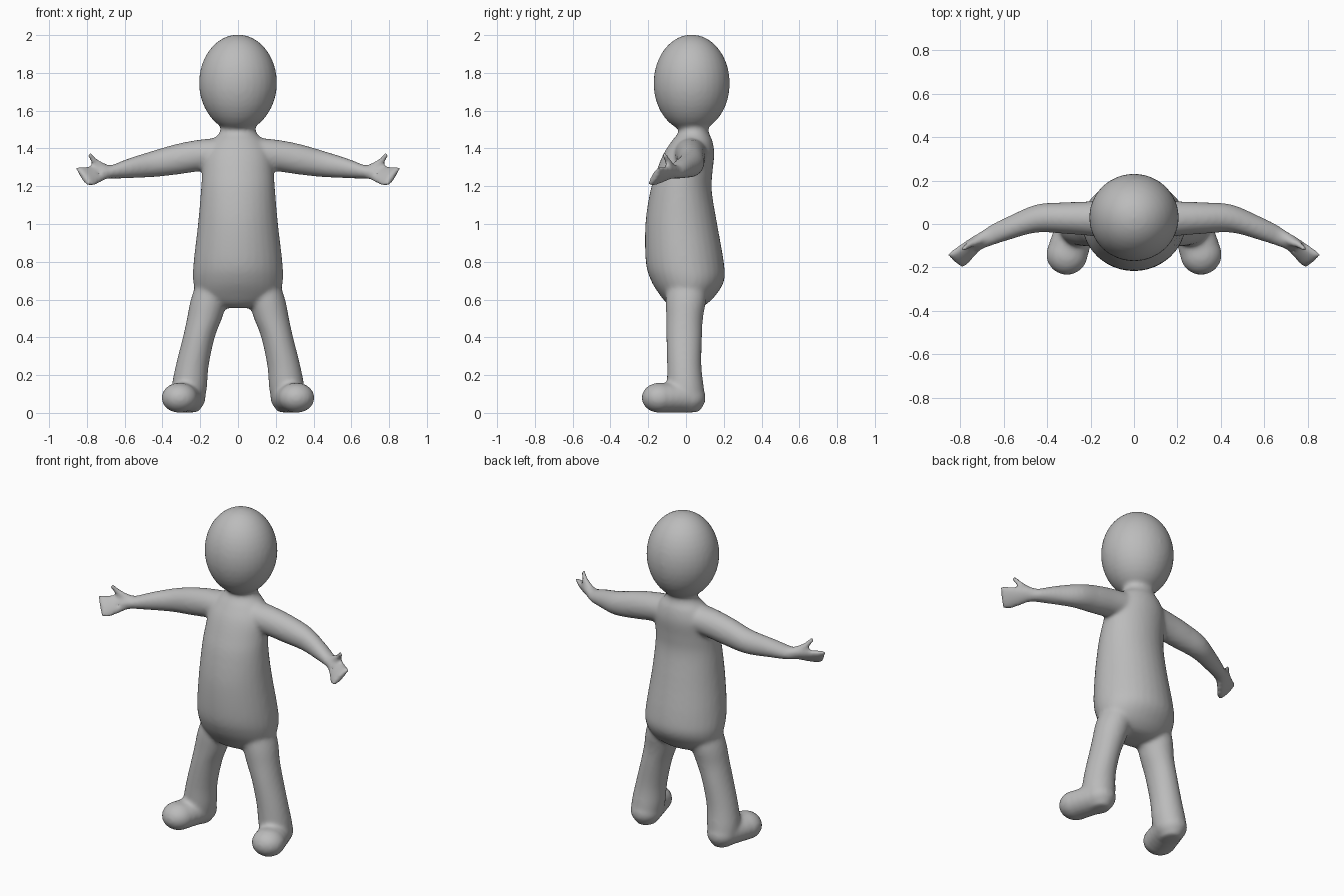
import bpy, bmesh, math
from mathutils import Vector

cube = bpy.data.objects.get("Cube")
if cube:
    bpy.data.objects.remove(cube)

X, Y, Z = Vector((1, 0, 0)), Vector((0, 1, 0)), Vector((0, 0, 1))
SIDES, STEPS = 32, 5
skin = bpy.data.materials.new("plain grey")
skin.use_nodes = True
skin.diffuse_color = (0.5, 0.5, 0.5, 1)
skin.node_tree.nodes["Principled BSDF"].inputs["Base Color"].default_value = (0.5, 0.5, 0.5, 1)
bm = bmesh.new()


def spline(a, b, c, d, t):
    return 0.5 * (2 * b + (c - a) * t + (2 * a - 5 * b + 4 * c - d) * t * t
                  + (3 * b - a - 3 * c + d) * t ** 3)


def loft(rings, side=1):
    """Closed tube through rings of (centre, half axis, half axis)."""
    loops = []
    last = len(rings) - 1
    for i in range(last):
        near = [rings[max(0, min(last, i + k))] for k in (-1, 0, 1, 2)]
        for s in range(STEPS + (i == last - 1)):
            c, u, v = [spline(*[r[k] for r in near], s / STEPS) for k in range(3)]
            loop = []
            for n in range(SIDES):
                a = math.tau * n / SIDES
                p = c + u * math.cos(a) + v * math.sin(a)
                loop.append(bm.verts.new((p.x * side, p.y, p.z)))
            loops.append(loop)
    for lo, hi in zip(loops, loops[1:]):
        for n in range(SIDES):
            m = (n + 1) % SIDES
            bm.faces.new((lo[n], lo[m], hi[m], hi[n]))
    bm.faces.new(loops[0])
    bm.faces.new(loops[-1])


def ball(centre, radii, side=1):
    made = bmesh.ops.create_uvsphere(bm, u_segments=32, v_segments=20, radius=1)
    for v in made["verts"]:
        p = Vector(centre) + Vector([a * b for a, b in zip(v.co, radii)])
        v.co = (p.x * side, p.y, p.z)
    return made["verts"]


def level(x0, x1, y0, y1, z):
    """Horizontal ring filling the given extents."""
    return (Vector(((x0 + x1) / 2, (y0 + y1) / 2, z)), X * (x1 - x0) / 2, Y * (y1 - y0) / 2)


def upright(x, y0, y1, z0, z1):
    """Ring across an arm."""
    return (Vector((x, (y0 + y1) / 2, (z0 + z1) / 2)), Y * (y1 - y0) / 2, Z * (z1 - z0) / 2)


# Egg-shaped head, narrower at the chin
for v in ball((0, 0.03, 1.745), (0.207, 0.202, 0.258)):
    if v.co.z < 1.745:
        v.co.x *= 1 - 0.3 * (1.745 - v.co.z) ** 1.5

# Neck, chest, belly and seat
torso = [(0.09, -0.04, 0.12, 1.58), (0.095, -0.04, 0.12, 1.49), (0.14, -0.075, 0.14, 1.44),
         (0.18, -0.12, 0.15, 1.37), (0.19, -0.16, 0.14, 1.27), (0.197, -0.19, 0.137, 1.17),
         (0.212, -0.215, 0.165, 1.0), (0.235, -0.213, 0.2, 0.8), (0.238, -0.185, 0.202, 0.7),
         (0.215, -0.135, 0.155, 0.62), (0.15, -0.09, 0.10, 0.57), (0.06, -0.04, 0.05, 0.555)]
loft([level(-w, w, y0, y1, z) for w, y0, y1, z in torso])

legs = [(0.04, 0.215, -0.10, 0.11, 0.7), (0.055, 0.25, -0.107, 0.107, 0.6), (0.085, 0.27, -0.105, 0.09, 0.5),
        (0.123, 0.292, -0.104, 0.085, 0.4), (0.155, 0.33, -0.1, 0.082, 0.25),
        (0.165, 0.352, -0.1, 0.095, 0.13), (0.18, 0.345, -0.09, 0.1, 0.06), (0.21, 0.31, -0.05, 0.07, 0.004)]
arms = [(0.05, -0.07, 0.12, 1.30, 1.46), (0.2, -0.055, 0.105, 1.28, 1.447),
        (0.32, -0.045, 0.1, 1.262, 1.425), (0.45, -0.04, 0.09, 1.248, 1.388),
        (0.58, -0.075, 0.035, 1.242, 1.347), (0.67, -0.105, -0.01, 1.24, 1.312),
        (0.72, -0.125, -0.05, 1.245, 1.3)]

# Flat open hand, tilted so the palm faces forward and up
across = Vector((0.5, 0.45, 0.74)).normalized()
along = Vector((0.78, -0.62, -0.1)).normalized()
thick = across.cross(along).normalized()
palm = [(0.66, -0.045, 1.277, 0.034, 0.03), (0.715, -0.08, 1.272, 0.045, 0.026),
        (0.77, -0.125, 1.258, 0.06, 0.023), (0.81, -0.16, 1.252, 0.068, 0.021),
        (0.828, -0.172, 1.252, 0.064, 0.015)]
thumb = [(0.69, -0.06, 1.285, 0.028), (0.73, -0.082, 1.31, 0.022),
         (0.765, -0.098, 1.338, 0.018), (0.788, -0.118, 1.373, 0.015)]

for side in (1, -1):
    loft([level(*r) for r in legs], side)
    loft([upright(*r) for r in arms], side)
    loft([(Vector(r[:3]), across * r[3], thick * r[4]) for r in palm], side)
    loft([(Vector(r[:3]), Vector((0.6, 0, -0.8)) * r[3], Y * r[3]) for r in thumb], side)
    # Rounded shoe shape from heel to toe
    for t in (0, 0.25, 0.5, 0.75, 1):
        ball((0.262 + 0.047 * t, 0.01 - 0.15 * t, 0.08), (0.09 + 0.006 * t, 0.095, 0.08), side)

bmesh.ops.recalc_face_normals(bm, faces=bm.faces)
mesh = bpy.data.meshes.new("body")
bm.to_mesh(mesh)
bm.free()
mesh.materials.append(skin)
body = bpy.data.objects.new("body", mesh)
bpy.context.collection.objects.link(body)

# Fuse the parts into one soft skin
fuse = body.modifiers.new("fuse", "REMESH")
fuse.mode = "VOXEL"
fuse.voxel_size = 0.011
fuse.use_smooth_shade = True
soften = body.modifiers.new("soften", "SMOOTH")
soften.factor = 0.5
soften.iterations = 10
for face in mesh.polygons:
    face.use_smooth = True
